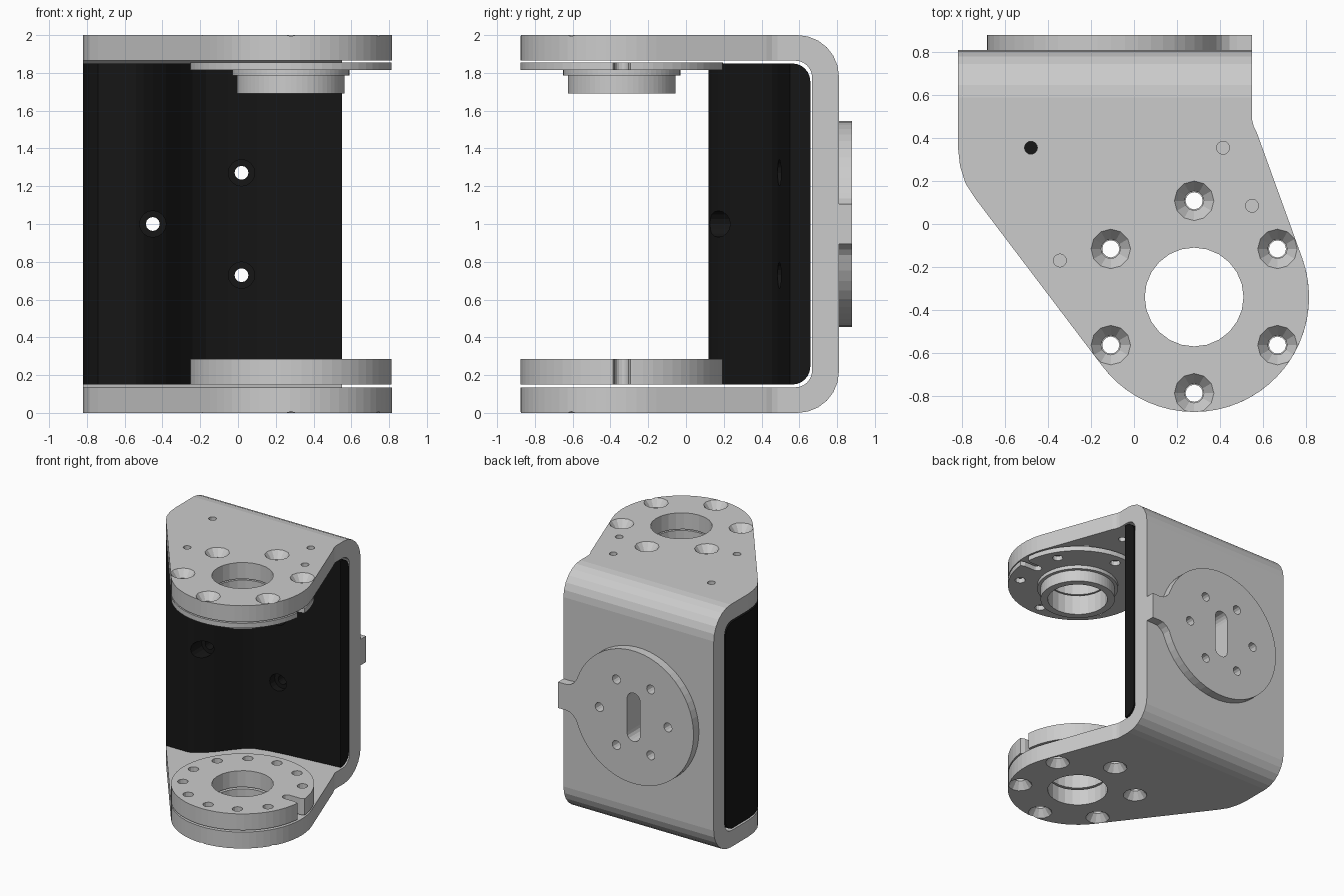
import bpy, bmesh, math

if "Cube" in bpy.data.objects:
    bpy.data.objects.remove(bpy.data.objects["Cube"])

HUB = (0.28, -0.34)      # hub axis in plan
PAD = (-0.138, 1.0)      # rear pad axis in x, z
MAP = {'x': lambda u, v, h: (h, u, v),
       'y': lambda u, v, h: (u, h, v),
       'z': lambda u, v, h: (u, v, h)}


def arc(c, r, a0, a1, n):
    angs = [math.radians(a0 + (a1 - a0) * i / n) for i in range(n + 1)]
    return [(c[0] + r * math.cos(a), c[1] + r * math.sin(a)) for a in angs]


def loft(bm, rings):
    vs = [[bm.verts.new(p) for p in ring] for ring in rings]
    n = len(vs[0])
    for a, b in zip(vs, vs[1:]):
        for i in range(n):
            bm.faces.new((a[i], a[(i + 1) % n], b[(i + 1) % n], b[i]))
    bm.faces.new(vs[0][::-1])
    bm.faces.new(vs[-1])


def prism(bm, outline, axis, lo, hi):
    loft(bm, [[MAP[axis](u, v, h) for u, v in outline] for h in (lo, hi)])


def turned(bm, c, axis, profile, n=12):
    """Solid of revolution about c; profile is a list of (radius, height)."""
    loft(bm, [[MAP[axis](u, v, h) for u, v in arc(c, r, 0, 360, n)[:-1]] for r, h in profile])


def finish(bm, name):
    bmesh.ops.recalc_face_normals(bm, faces=bm.faces)
    me = bpy.data.meshes.new(name)
    bm.to_mesh(me)
    bm.free()
    ob = bpy.data.objects.new(name, me)
    bpy.context.collection.objects.link(ob)
    return ob


def cut(ob, bm, op='DIFFERENCE'):
    tool = finish(bm, "cutter")
    tool.hide_render = True
    m = ob.modifiers.new("cut", 'BOOLEAN')
    m.operation, m.solver, m.object = op, 'EXACT', tool
    bpy.context.view_layer.objects.active = ob
    bpy.ops.object.modifier_apply(modifier=m.name)
    bpy.data.objects.remove(tool)


def ring(c, r, angles):
    return [(c[0] + r * math.cos(math.radians(a)), c[1] + r * math.sin(math.radians(a))) for a in angles]


screws = ring(HUB, 0.448, range(30, 390, 60))
pad_holes = ring(PAD, 0.313, range(0, 360, 60))
slot = arc((PAD[0], 1.14), 0.06, 0, 180, 8) + arc((PAD[0], 0.86), 0.06, 180, 360, 8)
left_edge = [(-0.82, 0.36), (-0.81, 0.27), (-0.785, 0.19), (-0.74, 0.12)]

# C-shaped bracket: bent side profile trimmed to the plan outline
bm = bmesh.new()
side = ([(-1, 0)] + arc((0.59, 0.22), 0.22, -90, 0, 6) + arc((0.59, 1.78), 0.22, 0, 90, 6) + [(-1, 2)]
        + [(-1, 1.865)] + arc((0.578, 1.775), 0.09, 90, 0, 6) + arc((0.578, 0.225), 0.09, 0, -90, 6) + [(-1, 0.135)])
prism(bm, side, 'x', -1, 1)
bracket = finish(bm, "bracket")
bm = bmesh.new()
plan = ([(0.55, 1), (-0.82, 1)] + left_edge + arc(HUB, 0.535, 217, 380, 28)
        + [(0.572, 0.425), (0.557, 0.455), (0.55, 0.485)])
prism(bm, plan, 'z', -1, 3)
cut(bracket, bm, 'INTERSECT')

# bracket holes: bores, countersunk screws, small pin holes, rear wall holes
bm = bmesh.new()
for lo, hi in ((-0.1, 0.2), (1.8, 2.1)):
    turned(bm, HUB, 'z', [(0.23, lo), (0.23, hi)], 24)
for c in screws:
    turned(bm, c, 'z', [(0.11, -0.02), (0.092, 0), (0.045, 0.06), (0.045, 0.2)])
    turned(bm, c, 'z', [(0.045, 1.8), (0.045, 1.94), (0.092, 2.0), (0.11, 2.02)])
for c in ((-0.48, 0.355), (0.415, 0.355), (0.55, 0.085), (-0.345, -0.17)):
    turned(bm, c, 'z', [(0.03, 1.8), (0.03, 2.1)], 16)
for c in pad_holes:
    turned(bm, c, 'y', [(0.037, 0.6), (0.037, 0.9)])
prism(bm, slot, 'y', 0.6, 0.9)
cut(bracket, bm)

# black filler block inside the bracket
bm = bmesh.new()
front = [(-0.54, 0.12), (-0.5, 0.135), (-0.45, 0.17), (-0.38, 0.235), (-0.3, 0.335), (-0.24, 0.405),
         (-0.17, 0.455), (-0.05, 0.485), (0.1, 0.505), (0.55, 0.55)]
prism(bm, [(0.55, 1), (-0.82, 1)] + left_edge + front, 'z', -1, 3)
block = finish(bm, "filler_block")
bm = bmesh.new()
prism(bm, [(-1, 0.15)] + arc((0.563, 0.245), 0.095, -90, 0, 6)
      + arc((0.563, 1.755), 0.095, 0, 90, 6) + [(-1, 1.85)], 'x', -2, 2)
cut(block, bm, 'INTERSECT')
bm = bmesh.new()
for i, seat in ((1, 0.55), (3, 0.27), (5, 0.55)):
    turned(bm, pad_holes[i], 'y', [(0.07, -1), (0.07, seat), (0.037, seat), (0.037, 1)], 16)
cut(block, bm)
black = bpy.data.materials.new("black")
black.diffuse_color = (0.008, 0.008, 0.008, 1)
black.use_nodes = True
black.node_tree.nodes["Principled BSDF"].inputs["Base Color"].default_value = black.diffuse_color
block.data.materials.clear()
block.data.materials.append(black)

# rear round pad with a flared tab, centre slot and six holes
bm = bmesh.new()
half = [(0.385, 0.165), (0.41, 0.135), (0.445, 0.112), (0.48, 0.107), (0.55, 0.107)]
outline = (arc(PAD, 0.547, 20, 340, 48) + [(x, 1 - z) for x, z in half]
           + [(x, 1 + z) for x, z in reversed(half)])
prism(bm, outline, 'y', 0.81, 0.88)
pad = finish(bm, "rear_pad")
bm = bmesh.new()
for c in pad_holes:
    turned(bm, c, 'y', [(0.037, 0.7), (0.037, 1)])
prism(bm, slot, 'y', 0.7, 1)
cut(pad, bm)

# lower and upper hub discs, each bored, drilled and notched on the right
nx = HUB[0]
notch = (arc((nx + 0.405, HUB[1]), 0.035, 90, 270, 8)
         + [(nx + 0.5, HUB[1] - 0.035), (nx + 0.54, HUB[1] - 0.05), (nx + 0.7, HUB[1] - 0.05)]
         + [(nx + 0.7, HUB[1] + 0.05), (nx + 0.54, HUB[1] + 0.05), (nx + 0.5, HUB[1] + 0.035)])
lower = [(0.535, 0.15), (0.535, 0.285)]
upper = [(0.285, 1.69), (0.285, 1.785), (0.31, 1.785), (0.31, 1.815), (0.535, 1.815), (0.535, 1.855)]
for name, profile, holes in (("lower_hub_disc", lower, ring(HUB, 0.448, range(30, 360, 30))),
                             ("upper_hub_disc", upper, screws)):
    bm = bmesh.new()
    turned(bm, HUB, 'z', profile, 60)
    disc = finish(bm, name)
    bm = bmesh.new()
    turned(bm, HUB, 'z', [(0.23, -1), (0.23, 3)], 24)
    for c in holes:
        turned(bm, c, 'z', [(0.04, -1), (0.04, 3)])
    prism(bm, notch, 'z', -1, 3)
    cut(disc, bm)
